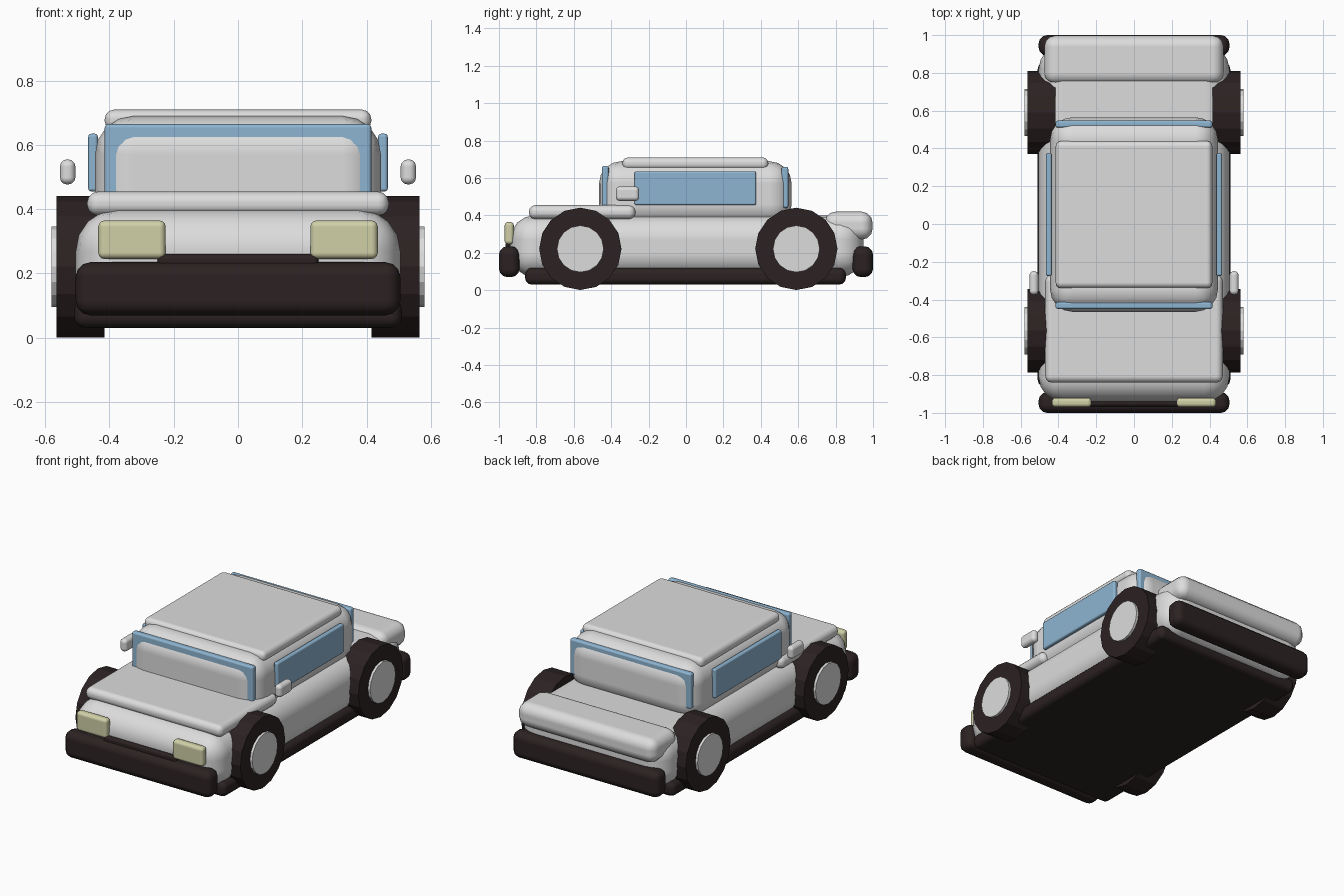
import bpy
import math

default = bpy.data.objects.get("Cube")
if default:
    bpy.data.objects.remove(default, do_unlink=True)


def material(name, rgb):
    m = bpy.data.materials.new(name)
    m.use_nodes = True
    m.diffuse_color = (*rgb, 1)
    for node in m.node_tree.nodes:
        if node.type == 'BSDF_PRINCIPLED':
            node.inputs["Base Color"].default_value = (*rgb, 1)
    return m


paint = material("pale grey paint", (0.72, 0.72, 0.72))
rubber = material("dark rubber", (0.025, 0.016, 0.016))
glass = material("blue glass", (0.27, 0.46, 0.64))
lamp = material("pale yellow lamp", (0.63, 0.63, 0.39))


def block(name, xs, ys, zs, bevel, mat, segments=3):
    """Rounded box spanning the given ranges."""
    spans = (xs, ys, zs)
    bpy.ops.mesh.primitive_cube_add(size=1, location=[(a + b) / 2 for a, b in spans])
    ob = bpy.context.object
    ob.name = name
    ob.scale = [b - a for a, b in spans]
    bpy.ops.object.transform_apply(location=False, rotation=False, scale=True)
    ob.data.materials.append(mat)
    mod = ob.modifiers.new("rounding", 'BEVEL')
    mod.width = bevel
    mod.segments = segments
    mod.harden_normals = True
    bpy.ops.object.shade_smooth()
    return ob


def disc(name, x, y, z, radius, depth, mat, sides=16):
    """Flat-faced cylinder lying along x."""
    bpy.ops.mesh.primitive_cylinder_add(vertices=sides, radius=radius, depth=depth,
                                        location=(x, y, z), rotation=(0, math.pi / 2, 0))
    ob = bpy.context.object
    ob.name = name
    ob.data.materials.append(mat)


# Main shell
block("body", (-0.505, 0.505), (-0.94, 0.95), (0.07, 0.4), 0.13, paint, 4)
block("cabin", (-0.445, 0.445), (-0.465, 0.565), (0.34, 0.69), 0.12, paint, 4)
block("roof", (-0.415, 0.415), (-0.34, 0.44), (0.645, 0.71), 0.03, paint)
block("hood", (-0.47, 0.47), (-0.84, -0.27), (0.38, 0.455), 0.035, paint)
block("trunk", (-0.475, 0.475), (0.74, 0.998), (0.27, 0.42), 0.06, paint)

# Dark trim
block("underbody", (-0.51, 0.51), (-0.86, 0.855), (0.03, 0.12), 0.035, rubber)
block("front_bumper", (-0.505, 0.505), (-1, -0.89), (0.07, 0.235), 0.045, rubber)
block("rear_bumper", (-0.505, 0.505), (0.89, 1), (0.07, 0.235), 0.045, rubber)
block("grille", (-0.25, 0.25), (-0.965, -0.92), (0.12, 0.26), 0.015, rubber)

# Windscreens
block("windshield", (-0.415, 0.415), (-0.45, -0.413), (0.44, 0.665), 0.012, glass)
block("rear_window", (-0.415, 0.415), (0.51, 0.547), (0.44, 0.66), 0.012, glass)

# Parts repeated on each side
for side, s in (("left", 1), ("right", -1)):
    def span(a, b):
        return tuple(sorted((s * a, s * b)))

    block(side + "_window", span(0.436, 0.466), (-0.275, 0.375), (0.455, 0.635), 0.01, glass)
    block(side + "_headlight", span(0.225, 0.435), (-0.97, -0.92), (0.245, 0.365), 0.02, lamp)
    block(side + "_mirror", span(0.506, 0.554), (-0.375, -0.25), (0.477, 0.555), 0.022, paint)
    for end, y in (("front", -0.565), ("rear", 0.59)):
        disc(f"{side}_{end}_tyre", s * 0.49, y, 0.221, 0.22, 0.15, rubber)
        disc(f"{side}_{end}_hub", s * 0.54, y, 0.221, 0.125, 0.08, paint)
